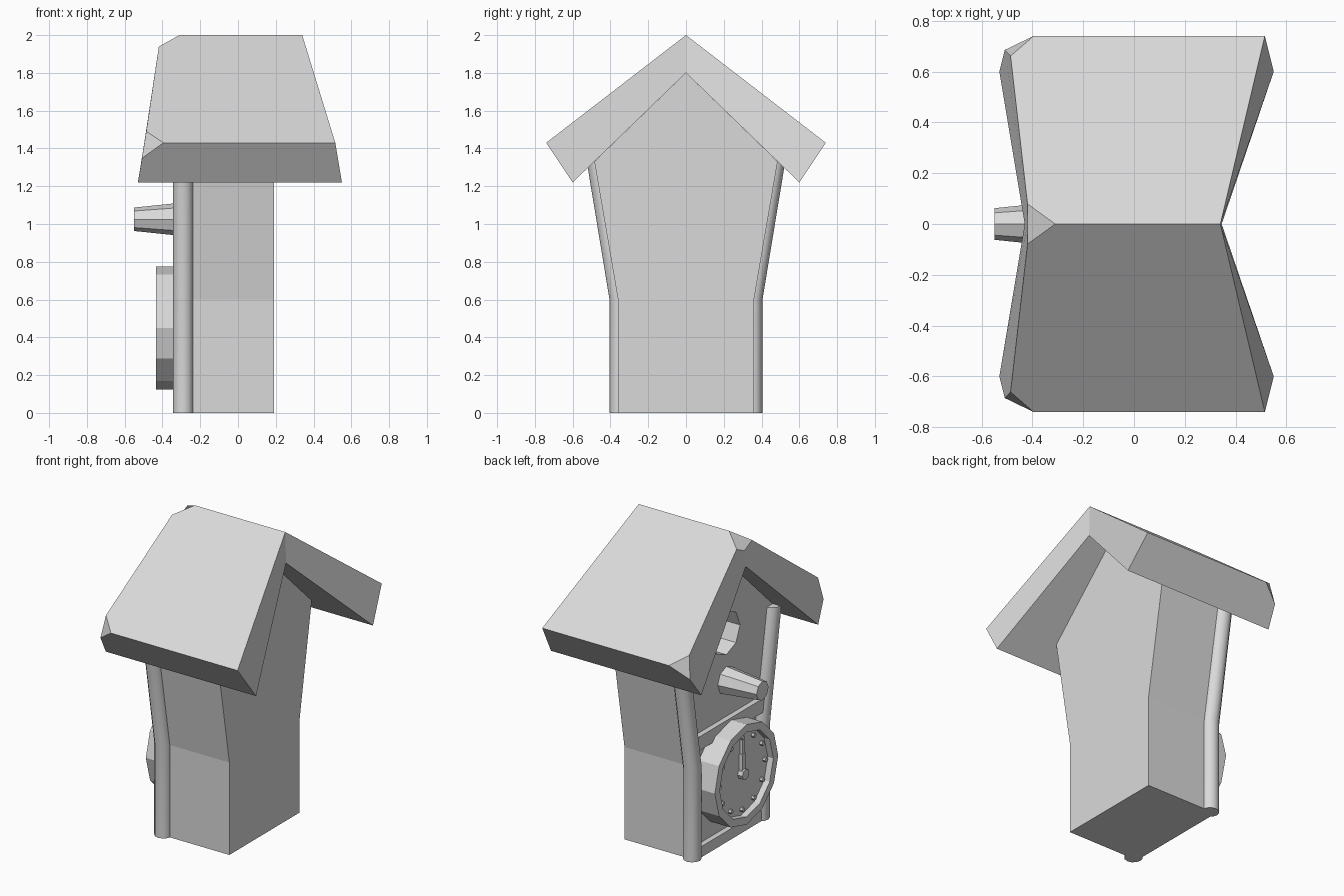
import bpy, bmesh, math
from mathutils import Vector, Matrix

if "Cube" in bpy.data.objects:
    bpy.data.objects.remove(bpy.data.objects["Cube"])

grey = bpy.data.materials.new("light_grey")
grey.diffuse_color = (0.7, 0.7, 0.7, 1)
grey.use_nodes = True
grey.node_tree.nodes["Principled BSDF"].inputs["Base Color"].default_value = grey.diffuse_color
TO_FRONT = Matrix.Rotation(-math.pi / 2, 4, 'Y')   # local +z points to the clock face (-x)


def finish(bm, name):
    bmesh.ops.recalc_face_normals(bm, faces=bm.faces)
    me = bpy.data.meshes.new(name)
    bm.to_mesh(me)
    bm.free()
    me.materials.append(grey)
    ob = bpy.data.objects.new(name, me)
    bpy.context.collection.objects.link(ob)
    return ob


def loft(bm, rings):
    """Bridge equal-length closed rings of points; return the vertex rings."""
    vs = [[bm.verts.new(p) for p in r] for r in rings]
    n = len(vs[0])
    for a, b in zip(vs, vs[1:]):
        for i in range(n):
            j = (i + 1) % n
            bm.faces.new((a[i], a[j], b[j], b[i]))
    return vs


def peg(bm, sides, r1, r2, x1, x2, y, z):
    """Tapered cylinder lying along x from x1 (back) to x2 (front)."""
    m = Matrix.Translation(((x1 + x2) / 2, y, z)) @ TO_FRONT
    bmesh.ops.create_cone(bm, cap_ends=True, segments=sides, radius1=r1,
                          radius2=r2, depth=x1 - x2, matrix=m)


def box(bm, lo, hi):
    lo, hi = Vector(lo), Vector(hi)
    m = Matrix.Translation((lo + hi) / 2) @ Matrix.Diagonal((*(hi - lo), 1))
    bmesh.ops.create_cube(bm, size=1, matrix=m)


# body: flared house profile, extruded along x
profile = [(-.36, 0), (.36, 0), (.36, .6), (.485, 1.33), (0, 1.8), (-.485, 1.33), (-.36, .6)]
bm = bmesh.new()
ends = loft(bm, [[(x, y, z) for y, z in profile] for x in (-.29, .19)])
for e in ends:
    bm.faces.new(e)
body = finish(bm, "body")

# octagonal door hole
bm = bmesh.new()
peg(bm, 8, .14, .14, -.1, -.5, 0, 1.33)
cutter = finish(bm, "hole_cutter")
cutter.hide_render = True
cutter.hide_viewport = True
cutter.display_type = 'WIRE'
mod = body.modifiers.new("door_hole", 'BOOLEAN')
mod.operation = 'DIFFERENCE'
mod.solver = 'EXACT'
mod.object = cutter

# roof: two thick slabs with splayed ends; front corners chipped
# each point: y, z, front x, back x
roof = [(0, 2, -.41, .34), (.74, 1.43, -.495, .515), (.6, 1.22, -.53, .55),
        (0, 1.8, -.43, .345), (-.6, 1.22, -.53, .55), (-.74, 1.43, -.495, .515)]
bm = bmesh.new()
front, back = loft(bm, [[(p[i], p[0], p[1]) for p in roof] for i in (2, 3)])
for e in (front, back):
    bm.faces.new((e[0], e[1], e[2], e[3]))
    bm.faces.new((e[0], e[3], e[4], e[5]))
bmesh.ops.recalc_face_normals(bm, faces=bm.faces)
bmesh.ops.bevel(bm, geom=[front[0], front[1], front[5]], offset=.1,
                offset_type='OFFSET', affect='VERTICES', segments=1, profile=.5)
finish(bm, "roof")

# round corner posts following the flared sides
for side, label in ((1, "left"), (-1, "right")):
    bm = bmesh.new()
    rings = []
    for y, z in ((.35, 0), (.35, .6), (.472, 1.34)):
        rings.append([(-.29 + .055 * math.cos(a), side * y + .055 * math.sin(a), z)
                      for a in (math.tau * i / 12 for i in range(12))])
    vs = loft(bm, rings)
    bm.faces.new(vs[0])
    bm.faces.new(vs[-1])
    post = finish(bm, label + "_post")
    bpy.context.view_layer.objects.active = post
    post.select_set(True)
    bpy.ops.object.shade_smooth_by_angle(angle=math.radians(35))
    post.select_set(False)

# cross rails between the posts
for name, z0, z1, w in (("middle_rail", .7, .79, .37), ("bottom_rail", 0, .07, .34)):
    bm = bmesh.new()
    box(bm, (-.325, -w, z0), (-.27, w, z1))
    finish(bm, name)

# perch
bm = bmesh.new()
peg(bm, 8, .09, .062, -.28, -.55, 0, 1.025)
finish(bm, "perch")

# clock dial: twelve-sided drum with recessed face
bm = bmesh.new()
peg(bm, 12, .325, .325, -.28, -.435, 0, .45)
cap = min(bm.faces, key=lambda f: f.calc_center_median().x)
bmesh.ops.inset_region(bm, faces=[cap], thickness=.05)
cap = bmesh.ops.extrude_discrete_faces(bm, faces=[cap])["faces"][0]
bmesh.ops.translate(bm, verts=cap.verts, vec=(.04, 0, 0))
finish(bm, "dial")

# hour marks
bm = bmesh.new()
for i in range(12):
    a = math.tau * i / 12
    peg(bm, 6, .014, .014, -.39, -.415, .235 * math.sin(a), .45 + .235 * math.cos(a))
finish(bm, "hour_marks")

# hands and hub
bm = bmesh.new()
box(bm, (-.413, -.012, .45), (-.39, .012, .67))
finish(bm, "minute_hand")
bm = bmesh.new()
box(bm, (-.42, -.018, .45), (-.39, .018, .58))
finish(bm, "hour_hand")
bm = bmesh.new()
peg(bm, 8, .035, .035, -.385, -.43, 0, .45)
finish(bm, "hand_hub")
